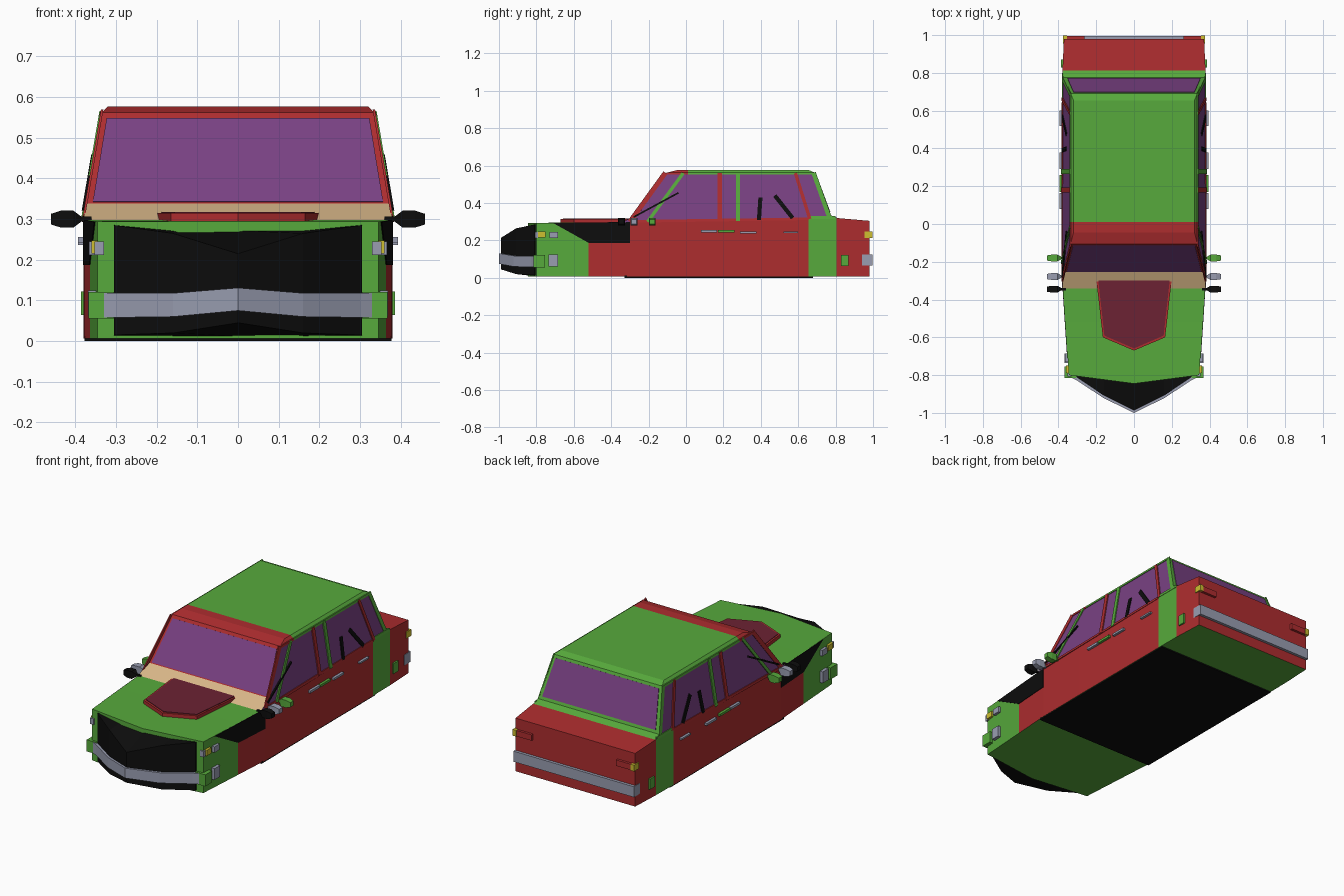
import bpy, bmesh, math
from mathutils import Vector

if "Cube" in bpy.data.objects:
    bpy.data.objects.remove(bpy.data.objects["Cube"])


def material(name, rgb):
    m = bpy.data.materials.new(name)
    m.diffuse_color = (*rgb, 1)
    m.use_nodes = True
    m.node_tree.nodes["Principled BSDF"].inputs["Base Color"].default_value = m.diffuse_color
    return m


GREEN = material("green paint", (0.095, 0.40, 0.045))
RED = material("red paint", (0.42, 0.026, 0.028))
BLACK = material("black", (0.004, 0.004, 0.004))
PURPLE = material("purple glass", (0.19, 0.052, 0.225))
TAN = material("tan cowl", (0.70, 0.48, 0.25))
MAROON = material("maroon scoop", (0.15, 0.016, 0.033))
GREY = material("grey chrome", (0.32, 0.34, 0.44))
YELLOW = material("yellow lamp", (0.62, 0.52, 0.03))


def mesh(name, verts, faces, mats, ids=None):
    me = bpy.data.meshes.new(name)
    me.from_pydata([tuple(v) for v in verts], [], faces)
    for m in mats:
        me.materials.append(m)
    if ids:
        for p, i in zip(me.polygons, ids):
            p.material_index = i
    bm = bmesh.new()
    bm.from_mesh(me)
    bmesh.ops.recalc_face_normals(bm, faces=bm.faces)
    bm.to_mesh(me)
    bm.free()
    ob = bpy.data.objects.new(name, me)
    bpy.context.collection.objects.link(ob)
    return ob


def loft(name, rings, mats, rule=None):
    """Skin equal rings; rule(i, j) picks the material of side j on span i."""
    n, k = len(rings[0]), len(rings)
    verts = [v for r in rings for v in r]
    faces, ids = [], []
    for i in range(k - 1):
        for j in range(n):
            a, b = i * n + j, i * n + (j + 1) % n
            faces.append((a, b, b + n, a + n))
            ids.append(rule(i, j) if rule else 0)
    faces += [tuple(range(n)), tuple(range((k - 1) * n, k * n))]
    ids += [rule(0, -1), rule(k - 2, -1)] if rule else [0, 0]
    return mesh(name, verts, faces, mats, ids)


def boxes(name, dims, mat, mirror=True):
    verts, faces = [], []
    for (x0, x1), (y0, y1), (z0, z1) in dims:
        for s in ((1, -1) if mirror else (1,)):
            o = len(verts)
            verts += [(s * x, y, z) for x in (x0, x1) for y in (y0, y1) for z in (z0, z1)]
            faces += [tuple(o + i for i in f) for f in
                      ((0, 1, 3, 2), (4, 5, 7, 6), (0, 1, 5, 4),
                       (2, 3, 7, 6), (0, 2, 6, 4), (1, 3, 7, 5))]
    return mesh(name, verts, faces, [mat])


def side_plate(name, pts, xfun, mat, t=0.004):
    """Thin panel on both sides, outlined by (y, z) points on surface xfun."""
    verts, faces, n = [], [], len(pts)
    for s in (1, -1):
        o = len(verts)
        for d in (-0.003, t):
            verts += [(s * (xfun(y, z) + d), y, z) for y, z in pts]
        faces += [tuple(range(o, o + n)), tuple(range(o + n, o + 2 * n))]
        faces += [(o + i, o + (i + 1) % n, o + n + (i + 1) % n, o + n + i) for i in range(n)]
    return mesh(name, verts, faces, [mat])


def cabin_x(y, z):
    return 0.38 - 0.17 * (z - 0.30)


def fender_x(y, z):
    return 0.345 + 0.066 * (y + 0.80)


def side_bar(name, a, b, w, mat, t=0.004):
    a, b = Vector(a), Vector(b)
    d = (b - a).normalized() * w / 2
    n = Vector((-d.y, d.x))
    return side_plate(name, [tuple(p) for p in (a + n, b + n, b - n, a - n)], cabin_x, mat, t)


# Lower body: stations (y, half width, top height)
stations = [(-0.80, 0.345, 0.294), (-0.52, 0.3635, 0.296), (-0.30, 0.378, 0.299),
            (0.0, 0.38, 0.305), (0.655, 0.38, 0.322), (0.805, 0.379, 0.32), (0.98, 0.371, 0.305)]
rings = []
for y, w, h in stations:
    yc = -0.845 if y == -0.80 else y
    rings.append([(0, yc, 0.007), (w, y, 0.007), (w, y, h), (0, yc, h), (-w, y, h), (-w, y, 0.007)])


def body_rule(i, j):
    if j in (0, 5):
        return 0
    if j in (2, 3):
        return 0 if i in (0, 1, 4) else 1
    return 0 if i in (0, 4) else 1


loft("body", rings, [GREEN, RED], body_rule)
boxes("underpan", [((-0.377, 0.377), (-0.33, 0.68), (0, 0.012))], BLACK, False)
side_plate("fender_panel", [(-0.71, 0.293), (-0.52, 0.187), (-0.30, 0.187), (-0.30, 0.299)],
           fender_x, BLACK, 0.003)

# Pointed black grille: (x, front y, front top, front bottom, back y, back top)
cols = [(0.305, -0.81, 0.285, 0.015, -0.79, 0.286), (0.16, -0.908, 0.265, 0.02, -0.81, 0.272),
        (0, -0.988, 0.215, 0.045, -0.835, 0.272)]
cols = [(-c[0], *c[1:]) for c in cols] + cols[1::-1]
loft("grille", [[(x, yf, zt), (x, yf, zb), (x, yb, 0.012), (x, yb, bt)]
                for x, yf, zt, zb, yb, bt in cols], [BLACK])

# Front bumper follows the prow
cols = [(0.335, -0.812, 0.058, 0.118), (0.30, -0.83, 0.058, 0.118),
        (0.16, -0.922, 0.06, 0.118), (0, -1.0, 0.075, 0.131)]
cols = [(-c[0], *c[1:]) for c in cols] + cols[2::-1]
loft("front_bumper", [[(x, y, b), (x, y, t), (x, y + 0.03, t), (x, y + 0.03, b)]
                      for x, y, b, t in cols], [GREY])
boxes("bumper_corner", [((0.305, 0.368), (-0.815, -0.755), (0.056, 0.121))], GREEN)
boxes("bumper_side_end", [((0.33, 0.369), (-0.735, -0.685), (0.062, 0.125))], GREY)
boxes("front_side_lamp", [((0.33, 0.36), (-0.79, -0.75), (0.215, 0.247))], YELLOW)
boxes("front_marker", [((0.33, 0.366), (-0.73, -0.685), (0.212, 0.245)),
                       ((0.33, 0.353), (-0.808, -0.79), (0.212, 0.245))], GREY)

# Hood scoop: maroon top with red rim
outline = [(0.20, -0.29), (0.165, -0.60), (0, -0.67), (-0.165, -0.60), (-0.20, -0.29)]
loft("hood_scoop", [[(x, y, z) for x, y in outline] for z in (0.29, 0.315)], [RED])
loft("scoop_top", [[(x * 0.95, -0.29 + (y + 0.29) * 0.97, z) for x, y in outline]
                   for z in (0.312, 0.318)], [MAROON])

# Cabin: side outline, then chamfered roof
prof = [(-0.345, 0.297), (-0.255, 0.338), (-0.105, 0.562), (0.01, 0.562),
        (0.69, 0.562), (0.775, 0.335), (0.825, 0.314)]
roof = [(-0.045, 0.577), (0.01, 0.577), (0.655, 0.577)]
verts = [(s * cabin_x(y, z), y, z) for s in (1, -1) for y, z in prof]
verts += [(s * 0.32, y, z) for s in (1, -1) for y, z in roof]
faces = [(0, 1, 8, 7), (1, 2, 9, 8), (4, 5, 12, 11), (5, 6, 13, 12), (6, 0, 7, 13),
         tuple(range(7)), tuple(range(7, 14)),
         (2, 9, 17, 14), (2, 3, 15, 14), (9, 10, 18, 17), (14, 15, 18, 17),
         (3, 4, 16, 15), (10, 11, 19, 18), (15, 16, 19, 18), (4, 11, 19, 16)]
mesh("cabin", verts, faces, [TAN, RED, GREEN, PURPLE],
     [0, 1, 2, 2, 2, 3, 3, 1, 1, 1, 1, 2, 2, 2, 2])


# Windscreen and rear glass plates lying on the sloped frames
def glass(name, lo, hi, wl, wh, out):
    quad = [(-wl, *lo), (wl, *lo), (wh, *hi), (-wh, *hi)]
    return loft(name, [[(x, y + d * out, z + d * 0.5) for x, y, z in quad]
                       for d in (-0.003, 0.003)], [PURPLE])


glass("windscreen", (-0.252, 0.342), (-0.115, 0.547), 0.357, 0.323, -1)
glass("rear_window", (0.769, 0.35), (0.696, 0.547), 0.352, 0.32, 1)

# Window pillars, rails and dark strips on both cabin sides
for name, a, b, w, mat, t in [
        ("front_pillar", (-0.30, 0.30), (-0.11, 0.562), 0.026, RED, 0.003),
        ("front_rail", (-0.105, 0.558), (0.01, 0.558), 0.012, RED, 0.004),
        ("roof_rail", (0.01, 0.558), (0.685, 0.558), 0.012, GREEN, 0.004),
        ("belt_rail", (-0.29, 0.302), (0.655, 0.316), 0.014, RED, 0.004),
        ("rear_belt", (0.655, 0.322), (0.80, 0.322), 0.016, GREEN, 0.004),
        ("quarter_bar", (-0.205, 0.30), (-0.015, 0.56), 0.018, GREEN, 0.006),
        ("front_door_post", (0.18, 0.305), (0.18, 0.56), 0.024, RED, 0.006),
        ("rear_door_post", (0.278, 0.305), (0.278, 0.56), 0.024, GREEN, 0.006),
        ("rear_quarter_bar", (0.662, 0.315), (0.585, 0.56), 0.018, RED, 0.006),
        ("rear_pillar", (0.768, 0.32), (0.682, 0.562), 0.024, GREEN, 0.003),
        ("dark_strip_front", (-0.28, 0.325), (-0.04, 0.455), 0.009, BLACK, 0.008),
        ("dark_strip_mid", (0.39, 0.31), (0.398, 0.43), 0.022, BLACK, 0.005),
        ("dark_strip_rear", (0.57, 0.32), (0.475, 0.44), 0.022, BLACK, 0.005)]:
    side_bar(name, a, b, w, mat, t)

# Three mirrors per side, tapering from arm to head
for name, y, mat in (("green_mirror", -0.18, GREEN), ("grey_mirror", -0.278, GREY),
                     ("black_mirror", -0.345, BLACK)):
    for s in (1, -1):
        loft(name, [[(s * x, y + q, 0.30 + p) for q, p in ((-d, -h), (d, -h), (d, h), (-d, h))]
                    for x, d, h in ((0.36, 0.006, 0.006), (0.385, 0.006, 0.006),
                                    (0.405, 0.018, 0.021), (0.435, 0.018, 0.021),
                                    (0.46, 0.014, 0.013))], [mat])

# Door handles
boxes("door_handle", [((0.37, 0.394), (0.08, 0.165), (0.243, 0.256)),
                      ((0.37, 0.394), (0.29, 0.378), (0.236, 0.248)),
                      ((0.37, 0.394), (0.52, 0.60), (0.24, 0.249))], GREY)
boxes("green_handle", [((0.37, 0.394), (0.17, 0.26), (0.243, 0.256))], GREEN)

# Rear bumper, lamps and markers
boxes("rear_bumper", [((-0.374, 0.374), (0.94, 0.996), (0.066, 0.125))], GREY, False)
boxes("tail_lamp", [((0.262, 0.36), (0.975, 0.994), (0.212, 0.245))], RED)
boxes("tail_lamp_end", [((0.355, 0.377), (0.955, 0.998), (0.212, 0.247))], YELLOW)
boxes("rear_marker", [((0.36, 0.386), (0.828, 0.87), (0.064, 0.122))], GREEN)
